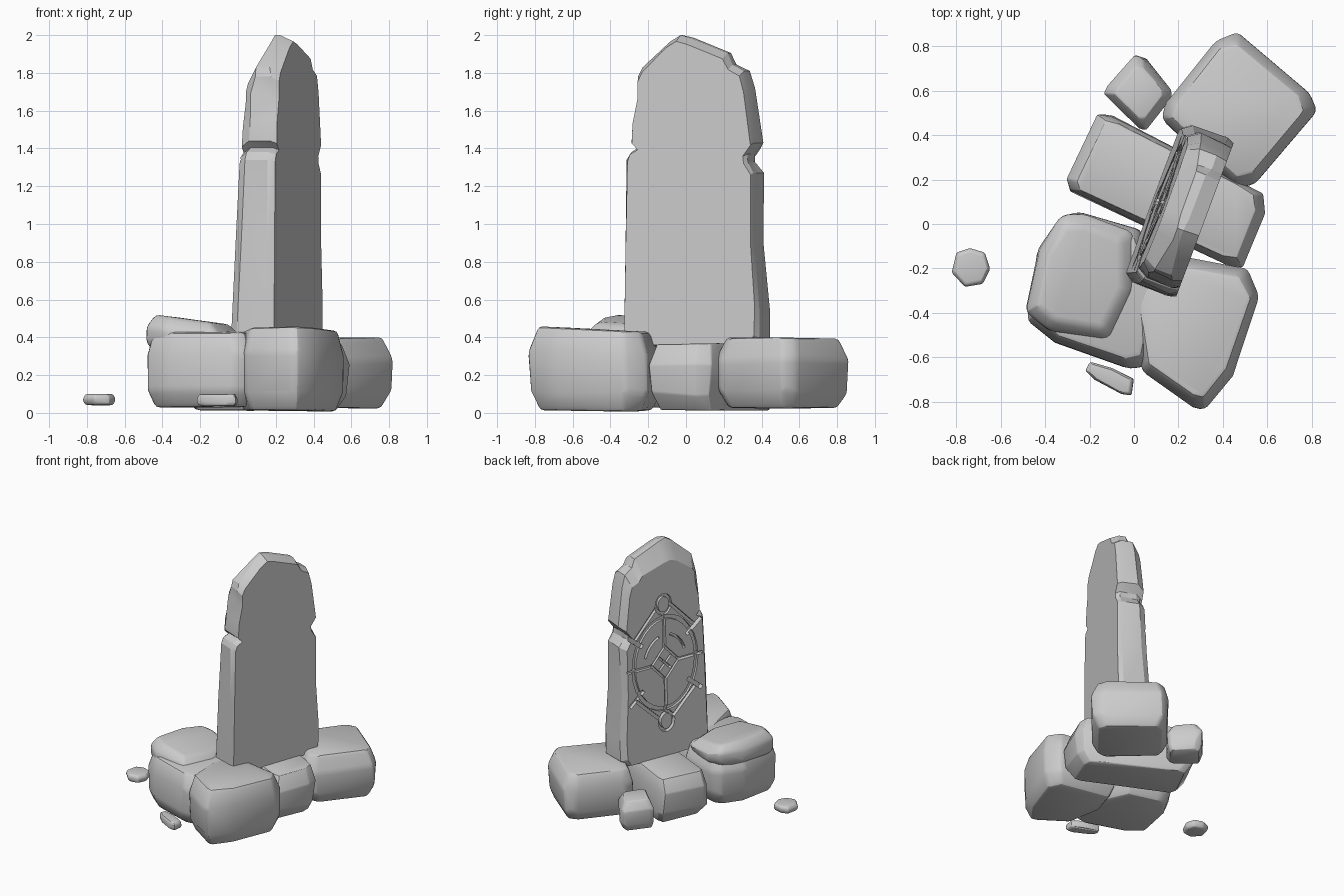
import bpy, bmesh, math, random
from mathutils import Vector

if "Cube" in bpy.data.objects:
    bpy.data.objects.remove(bpy.data.objects["Cube"])

random.seed(4)


def add_object(name, bm):
    bmesh.ops.recalc_face_normals(bm, faces=bm.faces[:])
    me = bpy.data.meshes.new(name)
    bm.to_mesh(me)
    bm.free()
    ob = bpy.data.objects.new(name, me)
    bpy.context.collection.objects.link(ob)
    return ob


def select(ob):
    bpy.ops.object.select_all(action='DESELECT')
    ob.select_set(True)
    bpy.context.view_layer.objects.active = ob


def stone(name, outline, z0, z1, sx=0, sy=0, bevel=0.022, top=0.86, jit=0.012):
    """Chiselled boulder: hull of four jittered rings, top may slope."""
    bm = bmesh.new()
    cx = sum(p[0] for p in outline) / len(outline)
    cy = sum(p[1] for p in outline) / len(outline)
    for t, s in ((0, 0.83), (0.24, 0.98), (0.7, 1.0), (1, top)):
        for x, y in outline:
            px, py = cx + (x - cx) * s, cy + (y - cy) * s
            zt = z1 + sx * (px - cx) + sy * (py - cy)
            j = jit if 0 < t < 1 else jit * 0.4
            bm.verts.new((px + random.uniform(-j, j) * 0.7, py + random.uniform(-j, j) * 0.7,
                          z0 + (zt - z0) * t + random.uniform(-j, j)))
    out = bmesh.ops.convex_hull(bm, input=bm.verts[:])
    bmesh.ops.delete(bm, geom=[v for v in bm.verts if not v.link_faces], context='VERTS')
    bmesh.ops.dissolve_limit(bm, angle_limit=math.radians(9), verts=bm.verts[:], edges=bm.edges[:])
    ob = add_object(name, bm)
    m = ob.modifiers.new("worn_edges", 'BEVEL')
    m.width, m.segments, m.limit_method = bevel, 2, 'ANGLE'
    m.angle_limit = math.radians(22)
    select(ob)
    bpy.ops.object.modifier_apply(modifier=m.name)
    bpy.ops.object.shade_smooth_by_angle(angle=math.radians(24))
    return ob


# base stones
stone("front_left_stone", [(-.49, -.43), (-.43, -.12), (-.33, .03), (-.25, .05), (.03, -.02),
      (.14, -.3), (.07, -.64), (-.02, -.66), (-.36, -.54)], .03, .43)
stone("front_left_top_layer", [(-.49, -.40), (-.43, -.12), (-.33, .04), (-.22, .04), (-.01, -.04),
      (.0, -.3), (-.12, -.53), (-.38, -.49)], .33, .495, sx=-.12, top=.8)
stone("front_right_stone", [(.05, -.12), (.28, -.15), (.51, -.2), (.57, -.32), (.44, -.68),
      (.32, -.84), (.26, -.82), (.03, -.66), (-.02, -.35)], .01, .44, sy=-.05)
stone("middle_stone", [(-.31, .2), (-.29, .15), (.42, -.18), (.49, -.19), (.585, .05), (.58, .13),
      (.5, .18), (-.1, .49), (-.16, .5)], .015, .365, top=.9)
stone("back_stone", [(.12, .47), (.14, .55), (.37, .83), (.46, .86), (.79, .59), (.82, .51),
      (.55, .18), (.46, .16)], .025, .395)
stone("small_back_stone", [(-.135, .58), (-.11, .63), (0, .755), (.05, .745), (.17, .61), (.17, .57),
      (.06, .43), (.02, .43)], .03, .25, top=.7)

# loose pebbles
stone("left_pebble", [(-.82, -.22), (-.80, -.13), (-.74, -.11), (-.67, -.13), (-.65, -.2),
      (-.68, -.27), (-.76, -.285)], .04, .1, bevel=.01, jit=.004)
stone("front_pebble", [(-.22, -.66), (-.2, -.62), (-.1, -.65), (.0, -.7), (-.01, -.77),
      (-.06, -.765), (-.18, -.70)], .035, .1, bevel=.01, jit=.004)

# standing slab: local x = width, local y = thickness towards the carved face
LOC, ROT = (.32, .02, 0), math.radians(69.5)
MID = 1.05
profile = [(-.385, .35), (-.375, .9), (-.365, 1.34), (-.35, 1.38), (-.305, 1.405), (-.34, 1.44),
           (-.335, 1.55), (-.305, 1.69), (-.305, 1.78), (-.28, 1.83), (-.14, 1.965), (-.08, 2.0),
           (-.02, 1.985), (.19, 1.905), (.225, 1.845), (.29, 1.81), (.315, 1.72), (.355, 1.43),
           (.31, 1.37), (.315, 1.33), (.355, 1.27), (.355, .9), (.38, .55), (.375, .40), (.34, .35)]


def face_y(z):
    return .25 - .045 * (z - .4)


def slab_ring(bm, k):
    ring = []
    for u, z in profile:
        f = max(0, z - 1.7) / .3
        su = (.965, 1, 1, .91)[k]
        sz = (.965, 1, 1, .92 - .07 * f)[k] if z > MID else (.985, 1, 1, .98)[k]
        u2, z2 = u * su, MID + (z - MID) * sz
        y = (0, .03 + .045 * f, face_y(z) - .045 - .03 * f, face_y(z2))[k]
        if k in (1, 2) and z < 1.99:
            u2 += random.uniform(-.007, .007)
            y += random.uniform(-.008, .008)
        ring.append(bm.verts.new((u2, y, z2)))
    return ring


bm = bmesh.new()
rings = [slab_ring(bm, k) for k in range(4)]
n = len(profile)
for a, b in zip(rings, rings[1:]):
    for i in range(n):
        bm.faces.new((a[i], a[(i + 1) % n], b[(i + 1) % n], b[i]))
bm.faces.new(rings[0])
bm.faces.new(rings[-1])
bmesh.ops.triangulate(bm, faces=[f for f in bm.faces if len(f.verts) == 4])
slab = add_object("standing_slab", bm)
slab.location, slab.rotation_euler = LOC, (0, 0, ROT)


# carved grooves: strips swept along polylines on the slab face
cutters = []


def groove(pts, width=.024, closed=False):
    depth = .018 + .0011 * len(cutters)
    pts = [Vector(p) for p in pts]
    c, bm, secs = len(pts), bmesh.new(), []
    for i, p in enumerate(pts):
        a = pts[i - 1] if (i or closed) else p
        b = pts[(i + 1) % c] if (i < c - 1 or closed) else p
        d = (b - a).normalized()
        off = Vector((-d.y, d.x)) * width / 2
        secs.append([bm.verts.new((q.x, face_y(q.y) + e, q.y))
                     for q, e in ((p + off, -depth), (p - off, -depth), (p - off, .03), (p + off, .03))])
    for i in range(c if closed else c - 1):
        s, t = secs[i], secs[(i + 1) % c]
        for j in range(4):
            bm.faces.new((s[j], s[(j + 1) % 4], t[(j + 1) % 4], t[j]))
    if not closed:
        bm.faces.new(secs[0])
        bm.faces.new(secs[-1])
    ob = add_object("groove_cutter", bm)
    ob.location, ob.rotation_euler, ob.hide_render = LOC, (0, 0, ROT), True
    cutters.append(ob)


CZ = 1.08


def arc(r, z, a0, a1, count, sz=1.0):
    return [(r * math.cos(math.radians(a0 + (a1 - a0) * i / count)),
             z + sz * r * math.sin(math.radians(a0 + (a1 - a0) * i / count))) for i in range(count + 1)]


groove(arc(.27, CZ, 0, 360, 28, 1.3)[:-1], .03, True)               # outer ring
groove(arc(.115, CZ, 0, 360, 4, 1.1)[:-1], .024, True)              # centre diamond
for s in (1, -1):
    groove(arc(.06, CZ + s * .45, 0, 360, 12, 1.2)[:-1], .024, True)    # end circles
    groove([(0, CZ + s * .12), (0, CZ + s * .39)])                      # upright spokes
    groove([(s * .11, CZ), (s * .325, CZ)])                             # level spokes
    groove([(s * .06, CZ + .44), (s * .27, CZ + .22)])                  # lines to top circle
    groove([(s * .05, CZ - .43), (s * .25, CZ - .24)])                  # lines to bottom circle
    groove([(s * .19, CZ + .17), (s * .32, CZ + .27)], .03)             # upper ticks
    groove([(s * .19, CZ - .17), (s * .31, CZ - .27)], .03)             # lower ticks
    groove([(-.05, CZ - s * .05), (.05, CZ + s * .05)], .016)           # centre cross
    groove([(s * x, z) for x, z in arc(.18, CZ, 20, 75, 6, 1.2)], .018)  # inner petals

select(slab)
for i, c in enumerate(cutters):
    m = slab.modifiers.new("carve", 'BOOLEAN')
    m.operation, m.solver, m.object = 'DIFFERENCE', 'EXACT', c
    bpy.ops.object.modifier_apply(modifier=m.name)
for c in cutters:
    bpy.data.objects.remove(c)
select(slab)
bpy.ops.object.shade_smooth_by_angle(angle=math.radians(18))
